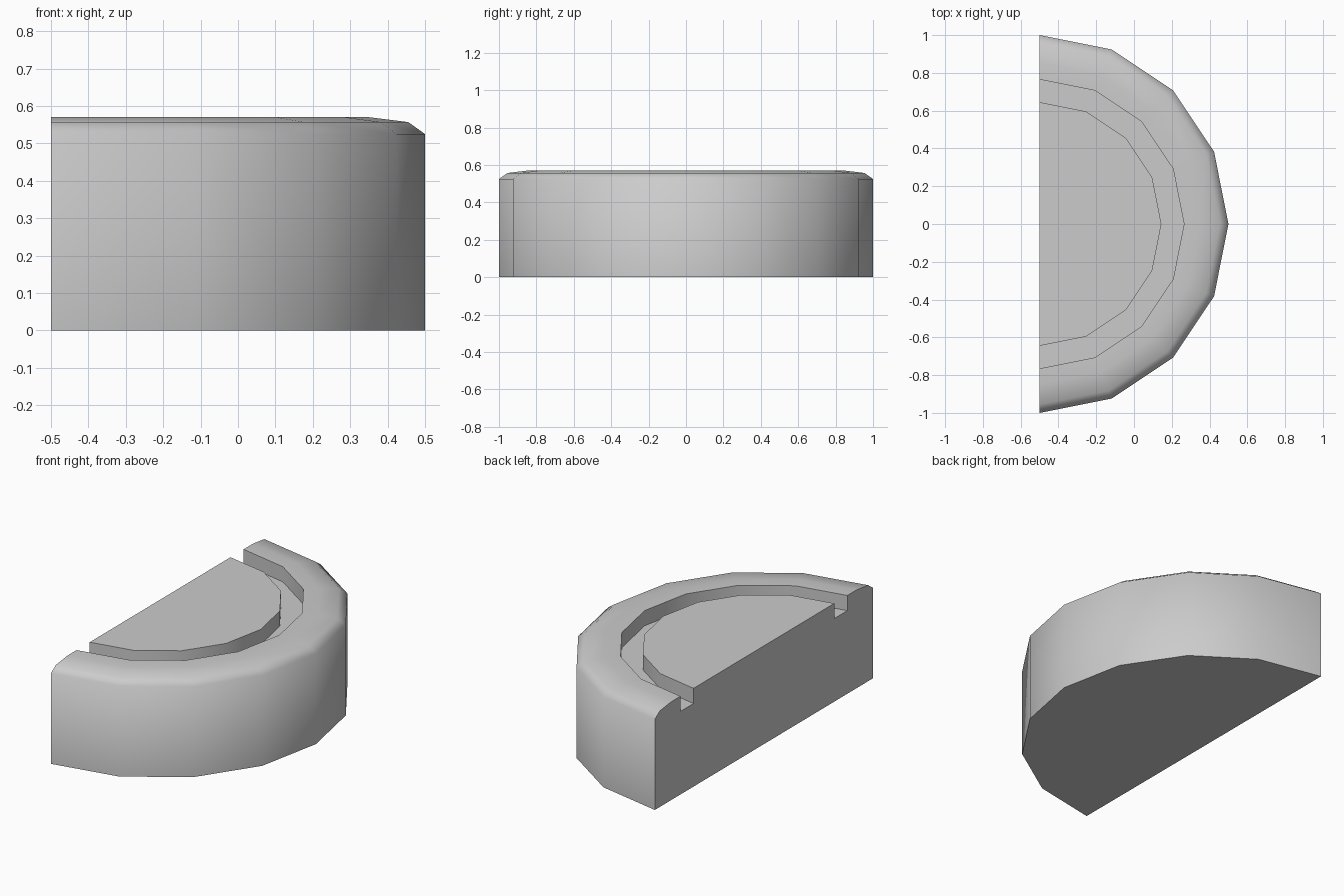
import bpy, bmesh, math

if "Cube" in bpy.data.objects:
    bpy.data.objects.remove(bpy.data.objects["Cube"])

# Radius / height profile: raised centre, groove, rounded rim, wall, base
PROFILE = [(0, .57), (.645, .57), (.645, .482), (.765, .482), (.765, .57),
           (.85, .57), (.955, .557), (1, .525), (1, 0), (0, 0)]
CENTRE_X = -0.5

# Half-round body swept through 180 degrees in eight steps
bm = bmesh.new()
verts = [bm.verts.new((CENTRE_X, -r, z)) for r, z in PROFILE]
edges = [bm.edges.new(pair) for pair in zip(verts, verts[1:])]
bmesh.ops.spin(bm, geom=verts + edges, cent=(CENTRE_X, 0, 0), axis=(0, 0, 1),
               angle=math.pi, steps=8)
bmesh.ops.remove_doubles(bm, verts=bm.verts[:], dist=1e-4)

# Flat back wall
bmesh.ops.holes_fill(bm, edges=[e for e in bm.edges if e.is_boundary], sides=0)
bmesh.ops.recalc_face_normals(bm, faces=bm.faces[:])

mesh = bpy.data.meshes.new("half_round_block")
bm.to_mesh(mesh)
bm.free()
block = bpy.data.objects.new("half_round_block", mesh)
bpy.context.collection.objects.link(block)

# Smooth rim and wall, crisp groove and back
bpy.context.view_layer.objects.active = block
block.select_set(True)
bpy.ops.object.shade_smooth_by_angle(angle=math.radians(60))
